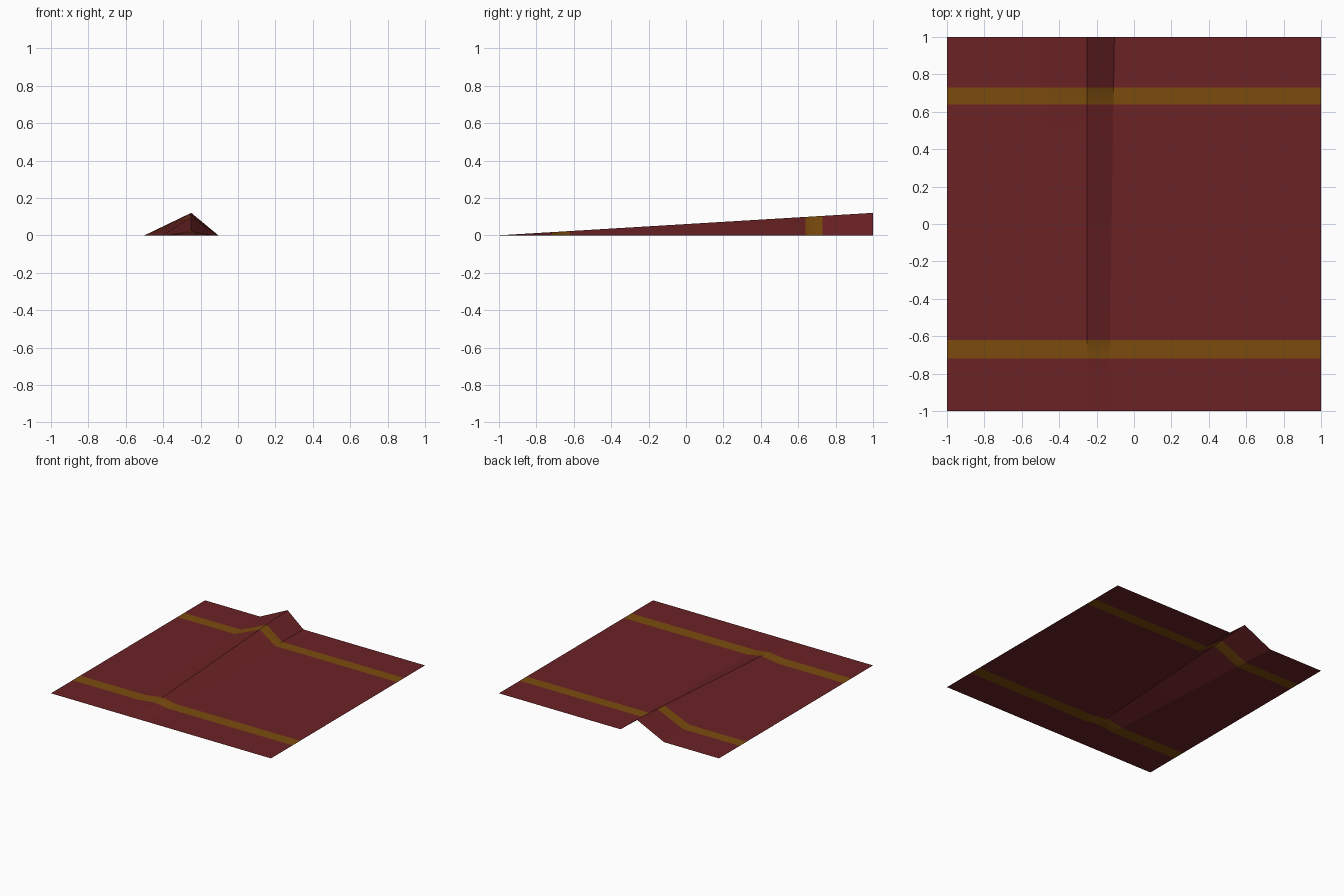
import bpy
import bmesh

cube = bpy.data.objects.get("Cube")
if cube:
    bpy.data.objects.remove(cube, do_unlink=True)


def make_material(name, rgb):
    mat = bpy.data.materials.new(name)
    mat.use_nodes = True
    color = (*rgb, 1.0)
    mat.diffuse_color = color
    bsdf = mat.node_tree.nodes["Principled BSDF"]
    bsdf.inputs["Base Color"].default_value = color
    bsdf.inputs["Roughness"].default_value = 0.9
    return mat


# Rug rows run front to back; the rows alternate plain cloth and stripe
rows = [-1, -0.72, -0.62, 0.64, 0.73, 1]


def cross_section(y):
    """Rug edge, foot of the wrinkle, ridge, other foot, rug edge."""
    t = (y + 1) / 2
    return [(-1, 0), (-0.38 - 0.12 * t, 0), (-0.25, 0.12 * t),
            (-0.135 + 0.03 * t, 0), (1, 0)]


bm = bmesh.new()
grid = [[bm.verts.new((x, y, z)) for x, z in cross_section(y)] for y in rows]
for r, (near, far) in enumerate(zip(grid, grid[1:])):
    for c in range(len(near) - 1):
        face = bm.faces.new((near[c], near[c + 1], far[c + 1], far[c]))
        face.material_index = r % 2
        face.smooth = True

# Sharp creases along the wrinkle, smooth from row to row
for edge in bm.edges:
    a, b = edge.verts
    edge.smooth = abs(a.co.y - b.co.y) < 0.01

mesh = bpy.data.meshes.new("rug")
bm.to_mesh(mesh)
bm.free()
mesh.materials.append(make_material("dark red cloth", (0.147, 0.016, 0.018)))
mesh.materials.append(make_material("gold stripe", (0.198, 0.071, 0.004)))

rug = bpy.data.objects.new("rug", mesh)
bpy.context.collection.objects.link(rug)

# Large faces lead the shading so that they stay flat
weighted = rug.modifiers.new("weighted_normals", 'WEIGHTED_NORMAL')
weighted.keep_sharp = True
